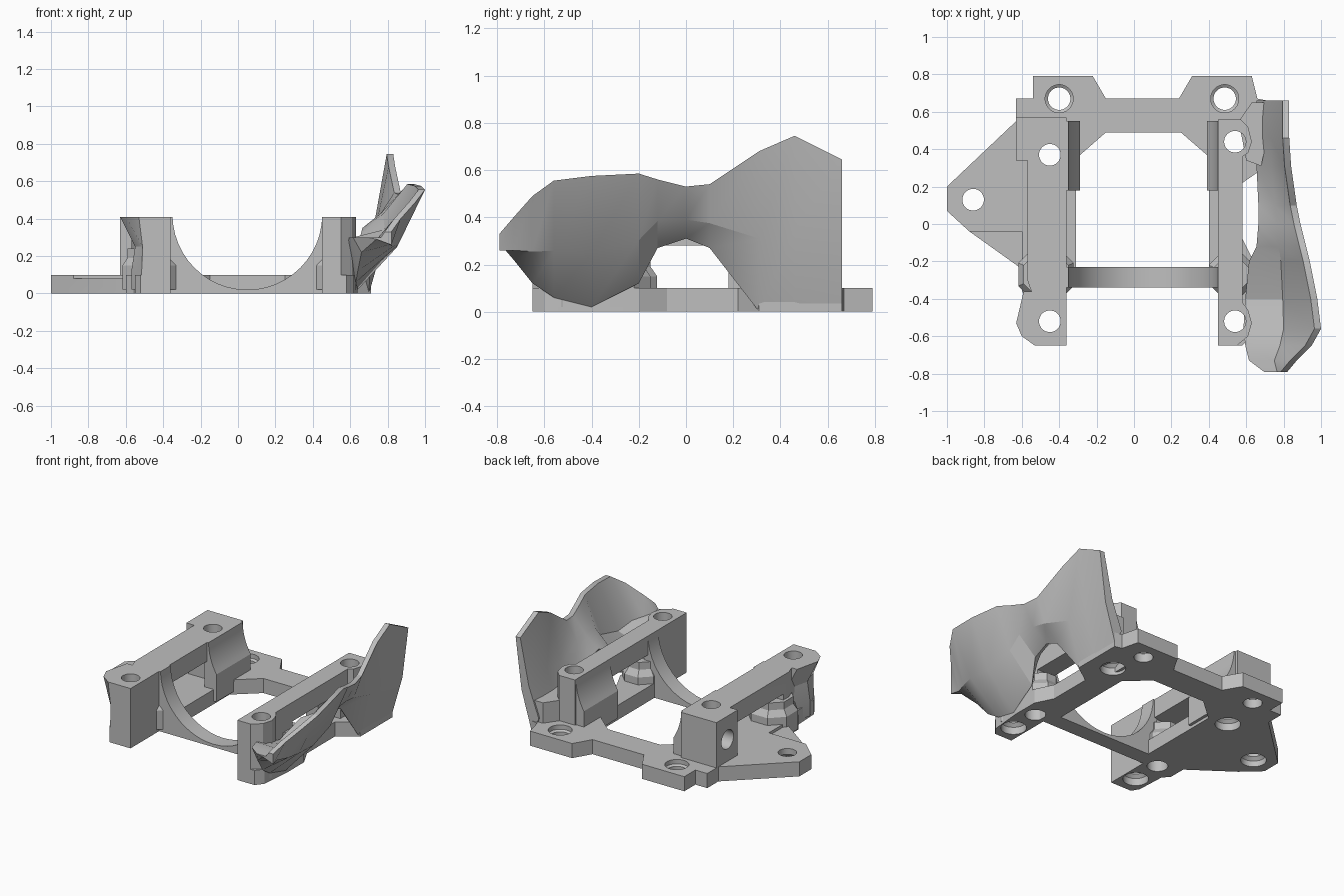
import bpy, bmesh
from math import sin, cos, pi, radians

cube = bpy.data.objects.get("Cube")
if cube:
    bpy.data.objects.remove(cube, do_unlink=True)

grey = bpy.data.materials.new("plain grey")
grey.use_nodes = True
tone = (0.52, 0.52, 0.52, 1)
grey.diffuse_color = tone
grey.node_tree.nodes["Principled BSDF"].inputs["Base Color"].default_value = tone

TOP, PLATE = 0.41, 0.1
BORE_X, BORE_Z, BORE_R = 0.05, 0.42, 0.4


def finish(name, bm):
    bmesh.ops.recalc_face_normals(bm, faces=bm.faces)
    mesh = bpy.data.meshes.new(name)
    bm.to_mesh(mesh)
    bm.free()
    mesh.materials.append(grey)
    obj = bpy.data.objects.new(name, mesh)
    bpy.context.scene.collection.objects.link(obj)
    return obj


def prism(name, outline, low, high, along="z"):
    """Extrude an outline along z (outline in x, y) or along y (outline in x, z)."""
    bm = bmesh.new()
    put = (lambda a, b: (a, b, low)) if along == "z" else (lambda a, b: (a, low, b))
    face = bm.faces.new([bm.verts.new(put(a, b)) for a, b in outline])
    new = bmesh.ops.extrude_face_region(bm, geom=[face])["geom"]
    step = (0, 0, high - low) if along == "z" else (0, high - low, 0)
    bmesh.ops.translate(bm, vec=step, verts=[v for v in new if isinstance(v, bmesh.types.BMVert)])
    return finish(name, bm)


def box(name, x0, x1, y0, y1, z0, z1):
    return prism(name, [(x0, y0), (x1, y0), (x1, y1), (x0, y1)], z0, z1)


def skin(bm, rings):
    """Bridge equal rings of points and cap both ends."""
    loops = [[bm.verts.new(p) for p in ring] for ring in rings]
    n = len(loops[0])
    for a, b in zip(loops, loops[1:]):
        for i in range(n):
            j = (i + 1) % n
            bm.faces.new((a[i], a[j], b[j], b[i]))
    bm.faces.new(loops[0])
    bm.faces.new(loops[-1])


def turned(bm, x, y, profile, sides=28):
    turn = pi / sides
    skin(bm, [[(x + r * cos(turn * (2 * i + 1)), y + r * sin(turn * (2 * i + 1)), z)
               for i in range(sides)] for r, z in profile])


def cut(obj, *cutters):
    for cutter in cutters:
        mod = obj.modifiers.new("cut", "BOOLEAN")
        mod.operation, mod.solver, mod.object = "DIFFERENCE", "EXACT", cutter
    bpy.context.view_layer.update()
    ev = obj.evaluated_get(bpy.context.evaluated_depsgraph_get())
    mesh = bpy.data.meshes.new_from_object(ev)
    obj.modifiers.clear()
    obj.data = mesh


def bore(start, end, steps=24):
    """Points on the round central bore, angles in degrees."""
    angles = [radians(start + (end - start) * i / steps) for i in range(steps + 1)]
    return [(BORE_X + BORE_R * cos(a), min(TOP, BORE_Z + BORE_R * sin(a))) for a in angles]


# Base plate: U shape with side ear, rear tabs and rear bar
base = prism("base_plate", [
    (-.36, -.65), (-.52, -.65), (-.55, -.6), (-.56, -.4), (-.6, -.36), (-.6, -.24),
    (-.88, -.04), (-1, .07), (-1, .2), (-.63, .55), (-.63, .67), (-.54, .67),
    (-.54, .79), (-.22, .79), (-.15, .67), (.24, .67), (.31, .79), (.63, .79),
    (.66, .67), (.71, .66), (.71, .31), (.58, .22), (.58, -.08), (.64, -.2),
    (.64, -.38), (.62, -.6), (.58, -.65), (.45, -.65), (.45, -.34), (.4, -.25),
    (.4, .36), (.25, .49), (-.15, .49), (-.31, .35), (-.31, -.25), (-.36, -.34)], 0, PLATE)

# Side walls with their posts; the left front post has a narrow waist
left_wall = prism("left_wall", [
    (-.36, -.5), (-.5, -.5), (-.57, -.3), (-.57, .34),
    (-.63, .34), (-.63, .57), (-.36, .57)], .02, TOP)
bm = bmesh.new()
skin(bm, [[(-.36, -.65, z), (-.53 + w / 4, -.65, z), (-.6 + w, -.6, z), (-.63 + w, -.53, z),
           (-.59 + w, -.36, z), (-.36, -.36, z)]
          for z, w in ((.02, .06), (.12, .06), (.25, .08), (TOP, 0))])
left_post = finish("left_front_post", bm)
right_wall = prism("right_wall", [
    (.45, -.65), (.55, -.65), (.61, -.6), (.63, -.53), (.61, -.46), (.58, -.42),
    (.58, .36), (.61, .38), (.63, .44), (.61, .52), (.57, .56), (.45, .56)], .02, TOP)

# Web that ties the right rear post to the deflector
prism("deflector_web", [(.56, .55), (.6, .34), (.68, .31), (.71, .45), (.71, .65), (.63, .65)],
      .02, .24)

# Front cross arch and the rear corner fillets that follow the same bore
prism("front_arch", [(-.38, 0), (-.38, TOP)] + bore(180, 360) + [(.48, TOP), (.48, 0)],
      -.34, -.23, "y")
fillet = [(-.38, .02), (-.38, TOP)] + bore(180, 212, 8) + [(-.29, .02)]
prism("left_rear_fillet", fillet, .18, .55, "y")
prism("right_rear_fillet", [(2 * BORE_X - x, z) for x, z in fillet], .18, .55, "y")

# Stepped screw bosses inside the wall windows
bosses = []
for side, x in (("left", -.47), ("right", .52)):
    bm = bmesh.new()
    r = .16 if side == "left" else .13
    turned(bm, x, -.27, [(r, .02), (r, .15), (r - .03, .19), (r - .03, .24)], 8)
    bosses.append(finish(side + "_boss", bm))

# Cutters: windows, ear step, vertical screw holes and the cross hole
windows = box("window_cutter", -.8, .8, -.24, .28, PLATE, .28)
ear_step = box("ear_step_cutter", -1.1, -.6, -.4, -.04, .08, .3)
bm = bmesh.new()
for x, y in ((-.45, .37), (-.45, -.52), (.54, .44), (.54, -.52)):
    turned(bm, x, y, [(.08, -.1), (.08, .05), (.058, .07), (.058, .6)])
for x in (-.4, .485):
    turned(bm, x, .67, [(.06, -.1), (.06, .06), (.075, .07), (.075, .3)])
turned(bm, -.86, .13, [(.08, -.1), (.08, .04), (.058, .06), (.058, .3)])
for x in (-.45, .54):
    turned(bm, x, -.31, [(.065, -.1), (.065, .16)])
holes = finish("hole_cutter", bm)
bm = bmesh.new()
skin(bm, [[(x, .45 + .065 * cos(pi * i / 12), .25 + .065 * sin(pi * i / 12))
           for i in range(24)] for x in (-.8, -.47)])
cross = finish("cross_hole_cutter", bm)

cut(base, ear_step, holes)
cut(left_wall, windows, holes, cross)
cut(right_wall, windows, holes)
for part in [left_post] + bosses:
    cut(part, holes)
for helper in (windows, ear_step, holes, cross):
    bpy.data.objects.remove(helper, do_unlink=True)

# Deflector: lofted shell, each station gives y, lower edge x z, upper edge x z
stations = [
    (-.79, .74, .29, .82, .33), (-.73, .66, .22, .87, .4), (-.65, .64, .12, .95, .49),
    (-.56, .63, .06, 1, .555), (-.4, .64, .02, .98, .575), (-.2, .66, .12, .94, .585),
    (-.12, .7, .27, .92, .56), (0, .71, .31, .89, .53), (.1, .71, .27, .87, .54),
    (.31, .7, 0, .84, .68), (.46, .7, 0, .83, .745), (.66, .7, 0, .83, .645)]
rings = []
for y, lx, lz, ux, uz in stations:
    front = y < -.15
    mx = (lx + ux) / 2 + (.04 if front else .02)
    mz = (lz + uz) / 2 - (.05 if front else .03)
    lip = min(lz + .2, .3) if front else lz + (.13 if y > .2 else .04)
    rings.append([(lx, y, lz), (mx, y, mz), (ux, y, uz), (ux - .035, y, uz),
                  (mx - .055, y, mz + .04), (lx - .045, y, lip)])
bm = bmesh.new()
skin(bm, rings)
finish("deflector_shell", bm)

# Smooth curved faces, keep the edges sharp
bpy.ops.object.select_all(action="DESELECT")
for obj in bpy.context.scene.objects:
    if obj.type == "MESH":
        obj.select_set(True)
        bpy.context.view_layer.objects.active = obj
bpy.ops.object.shade_smooth_by_angle(angle=radians(25))
